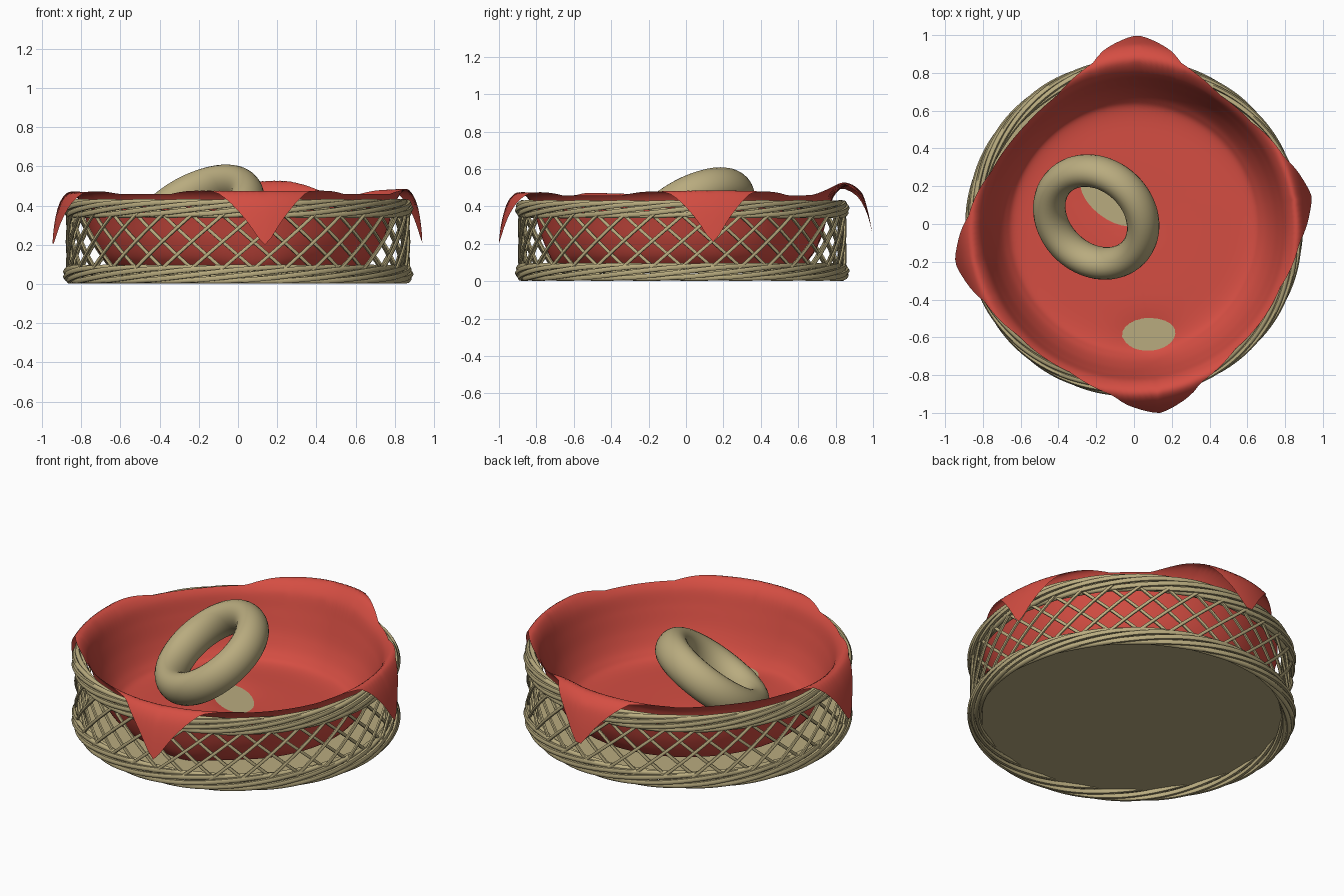
import bpy, bmesh, math
from mathutils import Vector

if "Cube" in bpy.data.objects:
    bpy.data.objects.remove(bpy.data.objects["Cube"])

CY = -0.02            # basket centre in y
TAU = 2 * math.pi


def material(name, rgb):
    m = bpy.data.materials.new(name)
    m.diffuse_color = (*rgb, 1)
    m.use_nodes = True
    m.node_tree.nodes["Principled BSDF"].inputs["Base Color"].default_value = m.diffuse_color
    return m


WICKER = material("khaki_wicker", (0.485, 0.41, 0.212))
RED = material("red_cloth", (0.66, 0.075, 0.055))


def strands(name, paths, radius, cyclic):
    """Round rods swept along several paths, as one mesh."""
    cu = bpy.data.curves.new(name, 'CURVE')
    cu.dimensions = '3D'
    cu.bevel_depth = radius
    cu.bevel_resolution = 1
    cu.use_fill_caps = True
    for path in paths:
        sp = cu.splines.new('POLY')
        sp.points.add(len(path) - 1)
        for p, co in zip(sp.points, path):
            p.co = (*co, 1)
        sp.use_cyclic_u = cyclic
        sp.use_smooth = True
    cu.materials.append(WICKER)
    ob = bpy.data.objects.new(name, cu)
    bpy.context.collection.objects.link(ob)
    bpy.ops.object.select_all(action='DESELECT')
    ob.select_set(True)
    bpy.context.view_layer.objects.active = ob
    bpy.ops.object.convert(target='MESH')
    bpy.ops.object.shade_smooth_by_angle(angle=math.radians(60))


def ring_point(a, r, z):
    return (r * math.cos(a), CY + r * math.sin(a), z)


# Twisted rims, bottom and top
def rim(name, z0, count=7, turns=3, n=180):
    paths = []
    for k in range(count):
        path = []
        for i in range(n):
            a = TAU * i / n
            w = turns * a + TAU * k / count
            path.append(ring_point(a, 0.853 + 0.028 * math.cos(w), z0 + 0.036 * math.sin(w)))
        paths.append(path)
    strands(name, paths, 0.014, True)


rim("bottom_rim", 0.05)
rim("top_rim", 0.385)


# Crossed lattice wall
def lattice(name, lean, r, count=34):
    paths = []
    for k in range(count):
        a0 = TAU * k / count
        paths.append([ring_point(a0 + lean * (j / 6 - 0.5), r, 0.06 + 0.31 * j / 6) for j in range(7)])
    strands(name, paths, 0.0095, False)


lattice("lattice_right", math.radians(24), 0.870)
lattice("lattice_left", math.radians(-24), 0.856)

# Base plate
bpy.ops.mesh.primitive_cylinder_add(vertices=96, radius=0.855, depth=0.016, location=(0, CY, 0.057))
base = bpy.context.object
base.name = "base_plate"
base.data.materials.append(WICKER)
bpy.ops.object.shade_smooth_by_angle(angle=math.radians(30))

# Leaning ring toy, slightly thicker along its axis
bpy.ops.mesh.primitive_torus_add(major_radius=0.272, minor_radius=0.083,
                                 major_segments=64, minor_segments=24)
toy = bpy.context.object
toy.name = "ring_toy"
tilt = math.radians(36)
normal = Vector((-math.sin(tilt) * 0.69, -math.sin(tilt) * 0.73, math.cos(tilt)))
toy.rotation_euler = normal.to_track_quat('Z', 'Y').to_euler()
toy.scale = (1, 1, 1.2)
toy.location = (-0.2, 0.037, 0.355)
toy.data.materials.append(WICKER)
bpy.ops.object.shade_smooth_by_angle(angle=math.radians(60))

# Draped square cloth: one profile from the middle, over the rim, to a hanging corner
PROFILE = [(0, .075), (.35, .075), (.60, .077), (.68, .12), (.737, .215), (.778, .33),
           (.813, .43), (.868, .476), (.917, .43), (.95, .33), (.975, .2)]
CORNERS = [(10, -.02, .01), (89, .045, .04), (191, -.01, -.01), (278, .015, 0)]  # angle, reach, lift
DIPS = [(0.085, -0.605, 0.155, 0.105, 0), (-0.12, 0.13, 0.2, 0.105, -38)]  # x, y, half sizes, turn


def profile(u):
    """Smooth curve through the profile points."""
    i = min(int(u), len(PROFILE) - 2)
    t = u - i
    p = [Vector(PROFILE[min(max(i + k, 0), len(PROFILE) - 1)]) for k in (-1, 0, 1, 2)]
    return 0.5 * (2 * p[1] + (p[2] - p[0]) * t + (2 * p[0] - 5 * p[1] + 4 * p[2] - p[3]) * t * t
                  + (3 * p[1] - p[0] - 3 * p[2] + p[3]) * t ** 3)


def gap(a, b):
    return abs((a - b + 180) % 360 - 180)


def ramp(u, start, length):
    return min(1, max(0, (u - start) / length))


def cloth_point(deg, f):
    ang, reach, lift = min(CORNERS, key=lambda c: gap(deg, c[0]))
    d = gap(deg, ang)
    if d < 15:
        end = 10 - 2.6 * d / 15
    else:
        end = 7.4 - 0.95 * min(1, (d - 15) / 17)
    u = f * end
    r, z = profile(u)
    near = max(0, 1 - d / 36)
    near = near * near * (3 - 2 * near)
    r += reach * near * ramp(u, 6, 2)
    z += lift * near * ramp(u, 4, 3)
    # slack side at the back left, small bump at the back
    r -= 0.045 * math.exp(-(gap(deg, 138) / 26) ** 2) * ramp(u, 2.5, 4)
    z += 0.025 * math.exp(-(gap(deg, 74) / 10) ** 2) * ramp(u, 4, 3)
    a = math.radians(deg)
    x, y = r * math.cos(a), CY + r * math.sin(a)
    # shallow dips that let the base show through
    for cx, cy, sx, sy, turn in DIPS:
        c, s = math.cos(math.radians(turn)), math.sin(math.radians(turn))
        p, q = (x - cx) * c + (y - cy) * s, (y - cy) * c - (x - cx) * s
        z += (0.05 - z) * math.exp(-(p / sx) ** 2 - (q / sy) ** 2)
    return (x, y, z)


NA, NU = 180, 56
bm = bmesh.new()
middle = bm.verts.new(cloth_point(0, 0))
rings = [[bm.verts.new(cloth_point(360 * i / NA, j / NU)) for i in range(NA)] for j in range(1, NU + 1)]
for i in range(NA):
    k = (i + 1) % NA
    bm.faces.new((middle, rings[0][i], rings[0][k]))
    for lo, hi in zip(rings, rings[1:]):
        bm.faces.new((lo[i], hi[i], hi[k], lo[k]))
for face in bm.faces:
    face.smooth = True
me = bpy.data.meshes.new("cloth")
bm.to_mesh(me)
bm.free()
me.materials.append(RED)
bpy.context.collection.objects.link(bpy.data.objects.new("cloth", me))
